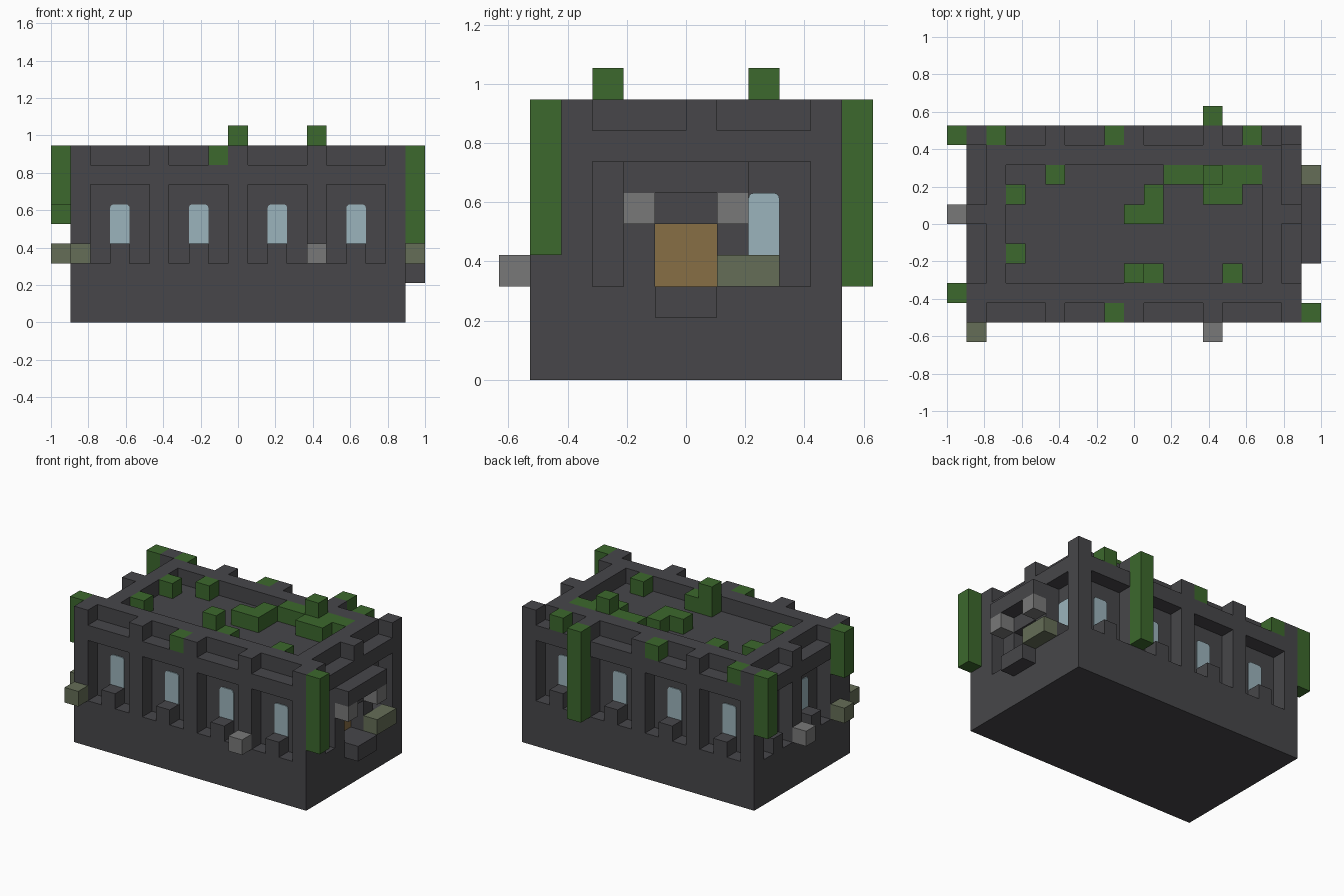
import bpy
import bmesh
from mathutils import Vector

old = bpy.data.objects.get("Cube")
if old:
    bpy.data.objects.remove(old, do_unlink=True)

U = 2 / 19                        # one block
ORIGIN = Vector((9.5, 6, 0))      # block grid centre


def material(name, rgb):
    m = bpy.data.materials.new(name)
    m.use_nodes = True
    m.diffuse_color = (*rgb, 1)
    m.node_tree.nodes["Principled BSDF"].inputs["Base Color"].default_value = (*rgb, 1)
    return m


STONE = material("dark_stone", (0.063, 0.062, 0.068))
MOSS = material("leaf_green", (0.045, 0.14, 0.026))
GREY = material("grey_stone", (0.19, 0.19, 0.19))
OLIVE = material("mossy_stone", (0.13, 0.155, 0.095))
GLASS = material("pale_glass", (0.33, 0.456, 0.503))
WOOD = material("door_wood", (0.242, 0.156, 0.058))


def add_box(bm, lo, hi):
    """Add a box between two block-grid corners."""
    lo, hi = (Vector(lo) - ORIGIN) * U, (Vector(hi) - ORIGIN) * U
    verts = bmesh.ops.create_cube(bm, size=1)["verts"]
    for v in verts:
        v.co = (lo + hi) / 2 + v.co * (hi - lo)
    return verts


def finish(name, bm, mat):
    mesh = bpy.data.meshes.new(name)
    bm.to_mesh(mesh)
    bm.free()
    mesh.materials.append(mat)
    ob = bpy.data.objects.new(name, mesh)
    bpy.context.collection.objects.link(ob)
    return ob


def boxes(name, mat, spans):
    bm = bmesh.new()
    for lo, hi in spans:
        add_box(bm, lo, hi)
    return finish(name, bm, mat)


def cell(x, y, z, w=1, d=1, h=1):
    return (x, y, z), (x + w, y + d, z + h)


def window(name, lo, hi, axis):
    """Thin glass plate with rounded top corners."""
    bm = bmesh.new()
    add_box(bm, lo, hi)
    top = max(v.co.z for v in bm.verts)
    edges = [e for e in bm.edges
             if all(abs(v.co.z - top) < 1e-5 for v in e.verts)
             and abs((e.verts[0].co - e.verts[1].co)[1 - axis]) < 1e-5]
    bmesh.ops.bevel(bm, geom=edges, offset=0.02, segments=3, profile=0.5, affect='EDGES')
    finish(name, bm, GLASS)


LONG_BAYS = (2, 6, 10, 14)
END_BAYS = (3, 7)
T = 0.06                          # glass thickness in blocks

# Bay recesses, parapet notches and roof well are cut from one solid block
cuts = [((3, 3, 8), (16, 9, 9.5)), ((17, 3, 3), (18.5, 10, 7))]
sills = []
for side, y0, y1, sill_y, glass_y in (("front", 0.5, 2, 1, 2 - T), ("back", 10, 11.5, 10, 10)):
    for i, x in enumerate(LONG_BAYS):
        cuts.append(((x, y0, 3), (x + 3, y1, 7)))
        cuts.append(((x, y0, 8), (x + 3, y1, 9.5)))
        sills.append(cell(x + 1, sill_y, 3))
        window(f"{side}_window_{i + 1}", (x + 1, glass_y, 4), (x + 2, glass_y + T, 6), 1)
for i, y in enumerate(END_BAYS):
    cuts.append(((0.5, y, 3), (2, y + 3, 7)))
    cuts.append(((0.5, y, 8), (2, y + 3, 9.5)))
    cuts.append(((17, y, 8), (18.5, y + 3, 9.5)))
    sills.append(cell(1, y + 1, 3))
    window(f"end_window_{i + 1}", (2 - T, y + 1, 4), (2, y + 2, 6), 0)
window("door_side_window", (17, 8, 4), (17 + T, 9, 6), 0)
sills.append(cell(17, 8, 3))

building = boxes("building", STONE, [((1, 1, 0), (18, 11, 9))])
cutter = boxes("building_cutter", STONE, cuts)
cutter.hide_render = True
cutter.hide_viewport = True
cutter.display_type = 'WIRE'
mod = building.modifiers.new("bays_and_parapet", 'BOOLEAN')
mod.operation = 'DIFFERENCE'
mod.solver = 'EXACT'
mod.object = cutter
boxes("window_sills", STONE, sills)

# Doorway
boxes("door_surround", STONE, [cell(17, 4, 3, h=4), cell(17, 7, 3, h=4), cell(17, 5, 5, d=2, h=2)])
boxes("door_canopy", STONE, [cell(18, 4, 6, d=4)])
boxes("door_step", STONE, [cell(18, 5, 2, d=2)])
boxes("door", WOOD, [cell(17, 5, 3, w=T, d=2, h=2)])
boxes("canopy_brackets", GREY, [cell(18, 4, 5), cell(18, 7, 5)])

# Loose stones on the walls
boxes("grey_wall_stones", GREY, [cell(13, 0, 3), cell(0, 6, 3)])
boxes("mossy_wall_stones", OLIVE, [cell(1, 0, 3), cell(0, 2, 3), cell(18, 7, 3, d=2)])

# Plants: hanging vines, parapet tufts and roof growth
boxes("hanging_vines", MOSS, [
    cell(18, 1, 4, h=5), cell(13, 11, 3, h=6), cell(0, 10, 5, h=4), cell(0, 2, 6, h=3)])
boxes("parapet_tufts", MOSS, [cell(8, 1, 8)] + [cell(x, 10, 8) for x in (2, 8, 15)])
boxes("roof_plants", MOSS, [
    cell(5, 8, 8), cell(3, 7, 8), cell(3, 4, 8), cell(14, 3, 8),
    cell(11, 8, 8, w=5), cell(13, 7, 8, w=2), cell(13, 8, 9),
    cell(10, 7, 8), cell(9, 6, 8, w=2), cell(9, 3, 8, h=2), cell(10, 3, 8)])
